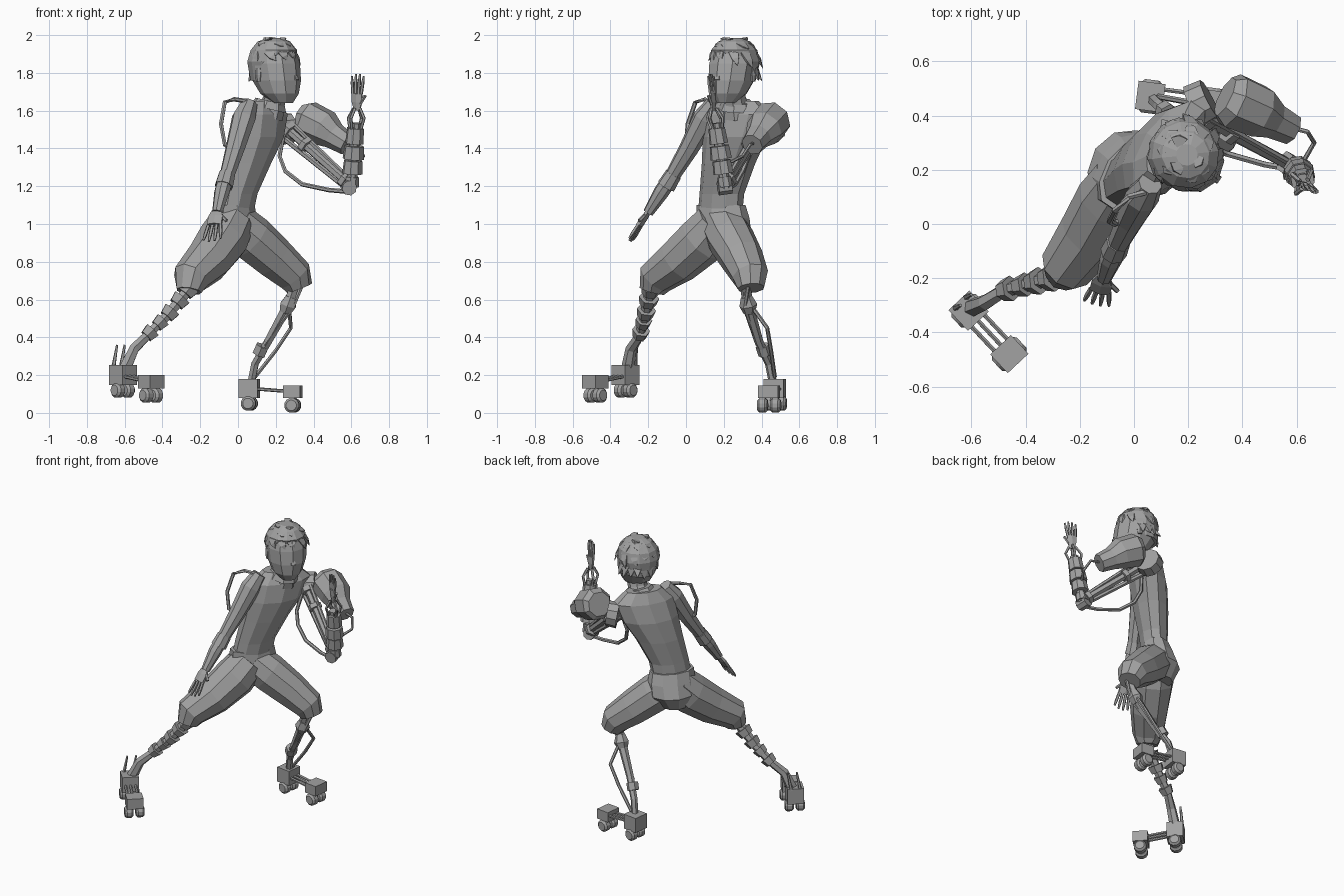
import bpy, bmesh, math, random
from mathutils import Vector, Matrix

random.seed(4)
cube = bpy.data.objects.get("Cube")
if cube:
    bpy.data.objects.remove(cube)

grey = bpy.data.materials.new("plain grey")
grey.use_nodes = True
grey.diffuse_color = (0.36, 0.36, 0.36, 1)
grey.node_tree.nodes["Principled BSDF"].inputs["Base Color"].default_value = grey.diffuse_color

SIDE = Vector((0.56, 0.83, 0))     # from right shoulder to left shoulder
FACE = Vector((0.83, -0.56, 0))    # where the chest points
UP = Vector((0, 0, 1))


def finish(bm, name):
    bmesh.ops.recalc_face_normals(bm, faces=bm.faces)
    mesh = bpy.data.meshes.new(name)
    bm.to_mesh(mesh)
    bm.free()
    mesh.materials.append(grey)
    obj = bpy.data.objects.new(name, mesh)
    bpy.context.scene.collection.objects.link(obj)
    return obj


def skin(bm, rings):
    """Bridge a list of point rings and cap both ends."""
    loops = [[bm.verts.new(p) for p in ring] for ring in rings]
    n = len(loops[0])
    for low, high in zip(loops, loops[1:]):
        for i in range(n):
            j = (i + 1) % n
            bm.faces.new((low[i], low[j], high[j], high[i]))
    bm.faces.new(loops[0])
    bm.faces.new(loops[-1])


def oval(center, across, deep, n):
    angles = [math.tau * (i + 0.5) / n for i in range(n)]
    return [Vector(center) + across * math.cos(t) + deep * math.sin(t) for t in angles]


def tube(name, points, radii, n=6, flat=1.0, across=SIDE, bm=None):
    """Loft round sections along a path; flat squeezes the second axis."""
    own = bm is None
    bm = bm or bmesh.new()
    pts = [Vector(p) for p in points]
    if not isinstance(radii, (list, tuple)):
        radii = [radii] * len(pts)
    rings = []
    for i, p in enumerate(pts):
        d = (pts[min(i + 1, len(pts) - 1)] - pts[max(i - 1, 0)]).normalized()
        u = (across - d * across.dot(d)).normalized()
        rings.append(oval(p, u * radii[i], d.cross(u) * radii[i] * flat, n))
    skin(bm, rings)
    return finish(bm, name) if own else None


def stack(name, levels, side, face, n):
    """Loft level ovals given as (center, half width, half depth)."""
    bm = bmesh.new()
    skin(bm, [oval(c, side * w, face * d, n) for c, w, d in levels])
    return finish(bm, name)


def box(name, center, size, heading=0.0):
    bm = bmesh.new()
    place = Matrix.Translation(center) @ Matrix.Rotation(heading, 4, 'Z')
    bmesh.ops.create_cube(bm, size=1, matrix=place @ Matrix.Diagonal((*size, 1)))
    return finish(bm, name)


def hand(name, wrist, knuckles, tips, spread, thick, reach):
    """A flat palm with four fingers and a thumb."""
    wrist, knuckles, tips = Vector(wrist), Vector(knuckles), Vector(tips)
    bm = bmesh.new()
    tube("", [wrist, wrist.lerp(knuckles, 0.5), knuckles],
         [spread * 0.55, spread, spread], 6, 0.4, reach, bm)
    for k in (-0.8, -0.27, 0.27, 0.8):
        start = knuckles + reach * spread * k
        end = tips + reach * spread * k * 1.4 - (tips - knuckles) * abs(k) * 0.2
        tube("", [start, start.lerp(end, 0.6), end], [thick, thick, thick * 0.6], 5, 1, reach, bm)
    start = wrist.lerp(knuckles, 0.4) + reach * spread * 0.6
    tube("", [start, start + reach * spread * 0.9 + (tips - knuckles) * 0.4], thick, 5, 1, UP, bm)
    return finish(bm, name)


# Torso, pelvis and neck
stack("torso", [((-0.02, 0.18, 1.05), 0.13, 0.085), ((0.0, 0.19, 1.16), 0.13, 0.09),
                ((0.05, 0.225, 1.32), 0.155, 0.11), ((0.10, 0.26, 1.46), 0.19, 0.12),
                ((0.13, 0.28, 1.58), 0.2, 0.10), ((0.13, 0.28, 1.65), 0.12, 0.065)], SIDE, FACE, 10)
stack("pelvis", [((-0.04, 0.19, 0.86), 0.09, 0.09), ((-0.035, 0.205, 0.95), 0.15, 0.13),
                 ((-0.025, 0.195, 1.03), 0.155, 0.11), ((-0.02, 0.185, 1.10), 0.145, 0.09)], SIDE, FACE, 10)
tube("neck", [(0.16, 0.27, 1.58), (0.19, 0.26, 1.65), (0.21, 0.24, 1.74)], [0.085, 0.062, 0.06], 8)
tube("shirt_collar", [(0.16, 0.27, 1.61), (0.17, 0.27, 1.65)], [0.10, 0.08], 8)

# Head with ears and nose
AHEAD = Vector((0.8, -0.6, 0))
BESIDE = Vector((0.6, 0.8, 0))
stack("head", [((0.24, 0.21, 1.64), 0.05, 0.05), ((0.22, 0.225, 1.69), 0.096, 0.105),
               ((0.205, 0.24, 1.76), 0.122, 0.132), ((0.195, 0.25, 1.85), 0.13, 0.135),
               ((0.19, 0.255, 1.92), 0.115, 0.12), ((0.19, 0.26, 1.97), 0.07, 0.075)], BESIDE, AHEAD, 10)
brow = Vector((0.195, 0.25, 1.79))
for word, s in (("left", 1), ("right", -1)):
    ear = brow + BESIDE * s * 0.118 - AHEAD * 0.02
    tube(word + "_ear", [ear - UP * 0.035, ear, ear + UP * 0.035], [0.014, 0.022, 0.018], 6, 0.6, AHEAD)
tube("nose", [brow + AHEAD * 0.12 + UP * 0.02, brow + AHEAD * 0.135 - UP * 0.03], [0.01, 0.022], 4)

# Hair: a rounded cap with tufts that hang longest on the left side and nape
stack("hair_cap", [((0.165, 0.27, 1.76), 0.1, 0.10), ((0.175, 0.265, 1.86), 0.134, 0.122),
                   ((0.19, 0.255, 1.92), 0.122, 0.126), ((0.19, 0.255, 1.965), 0.085, 0.09),
                   ((0.195, 0.255, 1.985), 0.04, 0.04)], BESIDE, AHEAD, 12)
bm = bmesh.new()
for count, height, radius, drop in ((10, 1.91, 0.108, 0.045), (7, 1.955, 0.075, 0.015), (3, 1.975, 0.04, -0.005)):
    for i in range(count):
        t = math.tau * (i + random.uniform(-0.2, 0.2)) / count
        out = AHEAD * math.cos(t) + BESIDE * math.sin(t)
        swirl = BESIDE * math.cos(t) - AHEAD * math.sin(t)
        long = 1 + max(0, math.sin(t))
        root = Vector((0.19, 0.255, height)) + out * radius
        tip = root + out * 0.02 * long + swirl * random.uniform(0.02, 0.05) - UP * drop * long
        tube("", [root, root.lerp(tip, 0.5) + out * 0.006, tip], [0.036, 0.026, 0.002], 4, 0.4, swirl, bm)
for i in range(6):
    t = math.radians(10 + 20 * i)
    out = BESIDE * math.cos(t) - AHEAD * math.sin(t)
    root = Vector((0.185, 0.26, 1.82)) + out * 0.105
    tip = root + out * random.uniform(0.02, 0.05) - UP * random.uniform(0.04, 0.09)
    tube("", [root, tip], [0.042, 0.003], 4, 0.6, UP.cross(out), bm)
finish(bm, "hair_tufts")

# Right arm: sleeve, forearm, hand and a tube loop behind the shoulder
tube("right_sleeve", [(0.06, 0.15, 1.64), (0.03, 0.10, 1.56), (-0.015, 0.015, 1.40), (-0.06, -0.075, 1.25)],
     [0.045, 0.064, 0.052, 0.04], 8)
tube("right_forearm", [(-0.06, -0.07, 1.26), (-0.085, -0.13, 1.17), (-0.11, -0.2, 1.06)], [0.04, 0.042, 0.028], 8)
tube("right_cuff", [(-0.058, -0.065, 1.265), (-0.075, -0.105, 1.20)], [0.045, 0.05], 8)
hand("right_hand", (-0.11, -0.19, 1.08), (-0.125, -0.245, 0.995), (-0.14, -0.3, 0.905), 0.045, 0.01, Vector((0.9, -0.2, 0.1)))
tube("shoulder_loop", [(0.05, 0.12, 1.65), (-0.02, 0.10, 1.66), (-0.07, 0.05, 1.645), (-0.09, 0.01, 1.53),
                       (-0.07, 0, 1.42), (-0.01, 0.04, 1.37)], 0.012)

# Left shoulder pod on its disc
tube("shoulder_disc", [(0.22, 0.43, 1.5), (0.28, 0.46, 1.51)], [0.085, 0.08], 10)
tube("shoulder_pod", [(0.335, 0.47, 1.56), (0.365, 0.455, 1.55), (0.46, 0.415, 1.505), (0.51, 0.385, 1.465), (0.58, 0.35, 1.42)],
     [0.08, 0.106, 0.1, 0.072, 0.06], 8)
tube("pod_hose", [(0.56, 0.36, 1.43), (0.64, 0.34, 1.42), (0.665, 0.3, 1.36), (0.63, 0.24, 1.33)], 0.009)

# Left arm: three struts, a bar and a hanging cable
shoulder, elbow = Vector((0.24, 0.4, 1.52)), Vector((0.59, 0.21, 1.21))
drop = Vector((-0.03, 0, -0.04))
for word, shift, size in (("main", 0, 0.023), ("lower", 1, 0.015), ("upper", -0.8, 0.013)):
    tube(word + "_arm_strut", [shoulder + drop * shift, elbow + drop * shift * 0.5], size, 6)
for k in (0.05, 0.3, 0.9):
    mid = shoulder.lerp(elbow, k)
    tube("arm_bracket", [mid, shoulder.lerp(elbow, k + 0.06)], 0.044, 6)
tube("elbow_joint", [(0.59, 0.17, 1.19), (0.58, 0.24, 1.2)], 0.04, 8)
tube("arm_cable", [(0.24, 0.36, 1.47), (0.22, 0.33, 1.36), (0.25, 0.3, 1.28), (0.34, 0.26, 1.21), (0.48, 0.22, 1.18), (0.59, 0.2, 1.17)], 0.012)

# Left forearm: core, stacked cuffs, wrist ring and hand
low, wrist = Vector((0.6, 0.21, 1.19)), Vector((0.63, 0.145, 1.62))
tube("left_forearm_core", [low, low.lerp(wrist, 0.8)], 0.028, 8)
for start, end, size in ((0.02, 0.14, 0.04), (0.18, 0.34, 0.055), (0.36, 0.52, 0.058), (0.55, 0.74, 0.05)):
    tube("forearm_cuff", [low.lerp(wrist, start), low.lerp(wrist, end)], [size, size * 0.9], 8)
bm = bmesh.new()
for k in range(4):
    off = SIDE * math.cos(k * math.pi / 2) + FACE * math.sin(k * math.pi / 2)
    tube("", [low.lerp(wrist, 0.73) + off * 0.035, low.lerp(wrist, 0.86) + off * 0.05,
              low.lerp(wrist, 0.98) + off * 0.02], 0.009, 5, 1, SIDE, bm)
finish(bm, "wrist_frame")
hand("left_hand", (0.63, 0.145, 1.6), (0.63, 0.14, 1.69), (0.635, 0.13, 1.8), 0.033, 0.009, Vector((0.85, -0.4, 0)))

# Baggy knee length trousers
tube("left_trouser_leg", [(-0.02, 0.195, 1.0), (0.07, 0.235, 0.925), (0.19, 0.295, 0.82), (0.3, 0.34, 0.725), (0.325, 0.345, 0.66)],
     [0.12, 0.126, 0.115, 0.098, 0.072], 9)
tube("right_trouser_leg", [(-0.03, 0.165, 1.01), (-0.08, 0.085, 0.915), (-0.16, -0.04, 0.805), (-0.25, -0.16, 0.715), (-0.26, -0.18, 0.645)],
     [0.12, 0.135, 0.122, 0.10, 0.068], 9)

# Left lower leg: thin struts around a knee block
tube("left_shin", [(0.31, 0.31, 0.7), (0.26, 0.33, 0.56), (0.16, 0.385, 0.38), (0.09, 0.44, 0.26), (0.07, 0.46, 0.16)],
     [0.026, 0.03, 0.024, 0.022, 0.022], 6)
tube("left_knee_block", [(0.28, 0.32, 0.615), (0.265, 0.33, 0.57), (0.25, 0.335, 0.53)], [0.03, 0.048, 0.032], 6)
tube("left_ankle_band", [(0.13, 0.405, 0.355), (0.11, 0.42, 0.31)], 0.038, 6)
tube("left_calf_rod", [(0.27, 0.35, 0.56), (0.28, 0.43, 0.45), (0.2, 0.45, 0.33), (0.09, 0.47, 0.19)], 0.011)
tube("left_front_rod", [(0.34, 0.33, 0.68), (0.29, 0.31, 0.56), (0.14, 0.38, 0.36)], 0.012)

# Right lower leg: a core with plated segments
path = [Vector(p) for p in ((-0.24, -0.18, 0.68), (-0.37, -0.215, 0.52), (-0.48, -0.245, 0.41),
                            (-0.55, -0.29, 0.34), (-0.6, -0.31, 0.23))]
tube("right_shin", path, [0.034, 0.028, 0.026, 0.03, 0.035], 6)
for part, k, size in ((0, 0.2, 0.056), (0, 0.55, 0.055), (0, 0.95, 0.052), (1, 0.4, 0.045), (1, 0.9, 0.048)):
    a, b = path[part:part + 2]
    step = (b - a).normalized() * 0.024
    tube("shin_plate", [a.lerp(b, k) - step, a.lerp(b, k) + step], [size, size * 0.8], 6)


def skate(word, heel, toe, size):
    """Heel and toe boxes on paired wheels, joined by three rods."""
    heel, toe = Vector(heel), Vector(toe)
    way = (toe - heel) * Vector((1, 1, 0))
    way.normalize()
    axle = UP.cross(way)
    angle = math.atan2(way.y, way.x)
    for label, spot, long, fall in (("heel", heel, size, 0.08), ("toe", toe, size * 0.9, 0.072)):
        box(f"{word}_{label}_box", spot, (long, 0.105, long * (1 if label == "heel" else 0.75)), angle)
        for s in (-1, 1):
            hub = spot - UP * fall + axle * s * 0.035
            tube(f"{word}_{label}_wheel", [hub - axle * 0.027, hub - axle * 0.015, hub + axle * 0.015, hub + axle * 0.027],
                 [0.028, 0.04, 0.04, 0.028], 12, 1, UP)
    for s in (-1, 0, 1):
        tube(word + "_foot_rod", [heel + axle * s * 0.032, toe + axle * s * 0.032], 0.009)


skate("left", (0.06, 0.47, 0.13), (0.29, 0.44, 0.112), 0.10)
skate("right", (-0.61, -0.32, 0.2), (-0.46, -0.48, 0.165), 0.105)
for s in (-1, 1):
    base = Vector((-0.64, -0.29, 0.24)) + Vector((0.02, 0.02, 0)) * s
    tube("heel_spike", [base, base + Vector((0.02, 0.01, 0.12))], [0.012, 0.006], 5)
